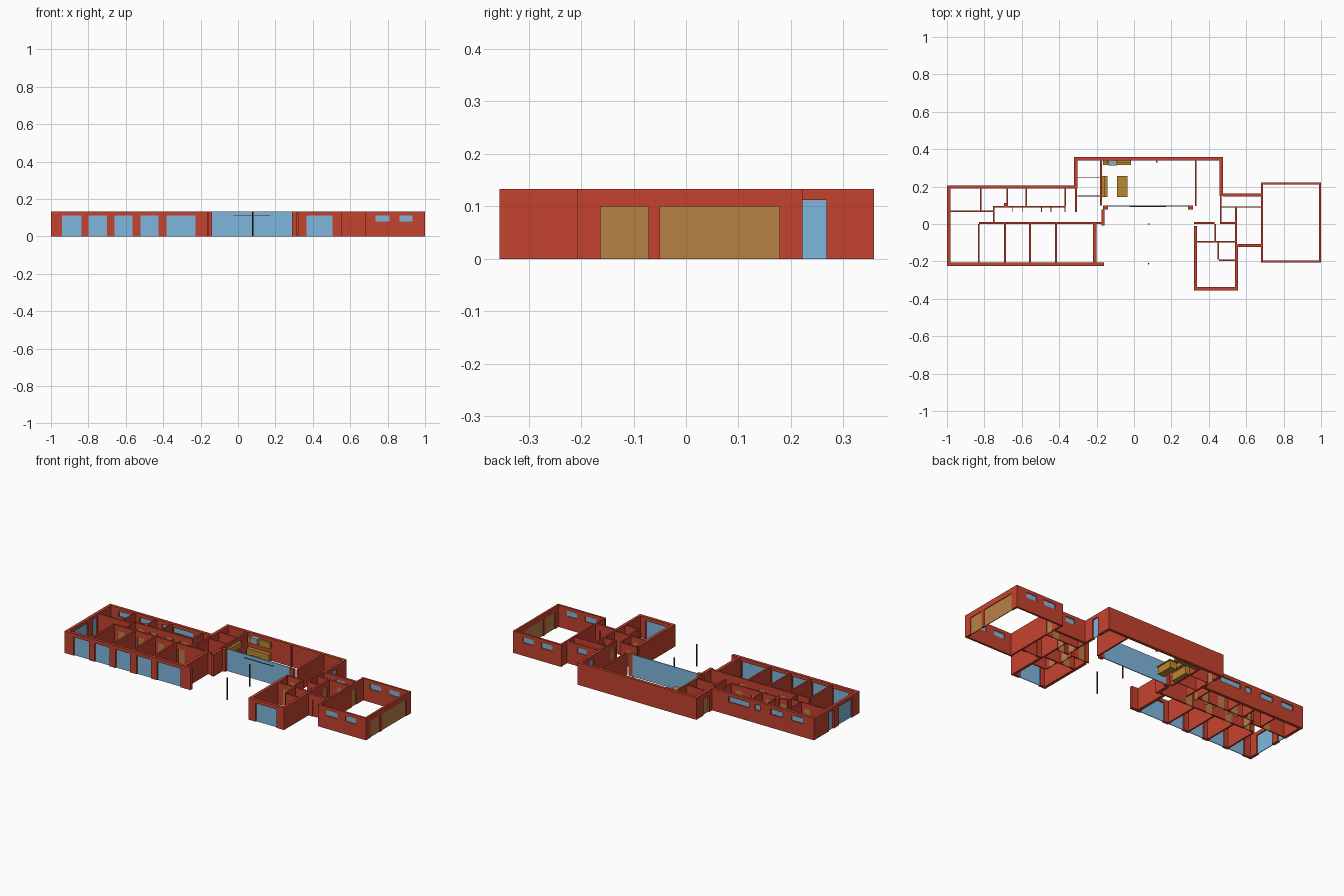
import bpy, bmesh

if "Cube" in bpy.data.objects:
    bpy.data.objects.remove(bpy.data.objects["Cube"])

H = 0.133   # wall height
D = 0.10    # door height
W = 0.112   # tall window height


def mat(name, col):
    m = bpy.data.materials.new(name)
    m.diffuse_color = (*col, 1)
    m.use_nodes = True
    m.node_tree.nodes["Principled BSDF"].inputs["Base Color"].default_value = m.diffuse_color
    return m


BRICK = mat("brick_red", (0.56, 0.055, 0.028))
GLASS = mat("glass_blue", (0.21, 0.47, 0.72))
WOOD = mat("wood_brown", (0.48, 0.22, 0.06))
OAK = mat("cabinet_oak", (0.50, 0.25, 0.03))
DARK = mat("dark_metal", (0.04, 0.02, 0.02))
STEEL = mat("steel_grey", (0.35, 0.38, 0.45))


def boxes(name, parts, material):
    """One object from boxes given as (x0, y0, z0, x1, y1, z1)."""
    bm = bmesh.new()
    for x0, y0, z0, x1, y1, z1 in parts:
        for v in bmesh.ops.create_cube(bm, size=1)["verts"]:
            v.co = ((x0 + x1) / 2 + v.co.x * (x1 - x0),
                    (y0 + y1) / 2 + v.co.y * (y1 - y0),
                    (z0 + z1) / 2 + v.co.z * (z1 - z0))
    me = bpy.data.meshes.new(name)
    bm.to_mesh(me)
    bm.free()
    ob = bpy.data.objects.new(name, me)
    bpy.context.collection.objects.link(ob)
    me.materials.append(material)
    return ob


def wall(name, axis, a, b, c0, c1, holes=()):
    """Wall along axis from a to b, across c0..c1; holes = (start, end, z0, z1, filling)."""
    def box(s, e, z0, z1, lo=c0, hi=c1):
        return (s, lo, z0, e, hi, z1) if axis == "x" else (lo, s, z0, hi, e, z1)
    parts, at, mid = [], a, (c0 + c1) / 2
    for i, (s, e, z0, z1, fill) in enumerate(sorted(holes, key=lambda h: h[0])):
        parts.append(box(at, s, 0, H))
        parts.append(box(s, e, z1, H))
        if z0 > 0:
            parts.append(box(s, e, 0, z0))
        if fill:
            kind = "window" if fill is GLASS else "door"
            boxes(f"{name}_{kind}_{i}", [box(s, e, z0, z1, mid - .002, mid + .002)], fill)
        at = e
    parts.append(box(at, b, 0, H))
    boxes(name, parts, BRICK)


def tall(s, e):
    return (s, e, 0, W, GLASS)


def high(s, e):
    return (s, e, .08, W, GLASS)


def door(s, w=.042):
    return (s, s + w, 0, D, WOOD)


# Bedroom wing, outer walls
wall("bedroom_front_wall", "x", -1, -.16, -.225, -.207,
     [tall(-.94, -.837), tall(-.80, -.70), tall(-.66, -.564), tall(-.52, -.425), tall(-.383, -.227)])
wall("bedroom_back_wall", "x", -1, -.318, .19, .207,
     [high(-.565, -.43), high(-.64, -.605), high(-.79, -.71), high(-.93, -.85)])
wall("bedroom_end_wall", "y", -.207, .19, -1, -.982, [tall(.018, .062), tall(-.155, -.03)])

# Bedroom wing, corridor and partitions
wall("corridor_wall", "x", -.83, -.165, 0, .01,
     [door(-.80), door(-.67), door(-.535), door(-.40)])
for i, x in enumerate((-.83, -.69, -.556, -.417)):
    wall(f"bedroom_partition_{i}", "y", -.207, 0, x - .005, x + .005)
wall("lounge_side_wall", "y", -.207, 0, -.218, -.2)
wall("lounge_stub", "y", -.008, .078, -.175, -.157)
wall("lounge_pier", "x", -.165, -.14, .078, .1)
wall("suite_wall", "x", -.982, -.75, .065, .073, [door(-.88)])
wall("suite_side_wall", "y", .012, .095, -.755, -.747, [door(.02)])
wall("bath_front_wall", "x", -.747, -.365, .088, .096,
     [door(-.735), door(-.64), door(-.545), door(-.44)])
for i, x in enumerate((-.82, -.678, -.575, -.367)):
    wall(f"bath_partition_{i}", "y", .073 if i == 0 else .096, .19, x - .004, x + .004)
wall("bath_pier", "y", .096, .113, -.694, -.682)
for i, x in enumerate((-.648, -.598, -.495, -.444, -.369)):
    boxes(f"open_door_{i}", [(x - .002, .063, 0, x + .002, .092, D)], WOOD)

# Central block
wall("living_back_wall", "x", -.32, .475, .34, .358)
wall("living_left_wall", "y", .19, .34, -.32, -.302, [(.235, .29, 0, D, WOOD)])
wall("living_left_inner", "y", .065, .19, -.315, -.305)
wall("living_right_wall", "y", .15, .34, .458, .475, [tall(.222, .268)])
wall("living_right_inner", "y", 0, .15, .461, .469, [door(.02)])
wall("kitchen_partition", "y", .1, .34, -.181, -.171)
wall("entry_partition", "y", .095, .34, .325, .335)
wall("right_pier", "x", .288, .315, .078, .1)
for i, y in enumerate((.15, .25)):
    wall(f"pantry_partition_{i}", "x", -.302, -.181, y - .002, y + .002)
boxes("living_glass_wall", [(-.14, .094, 0, .288, .099, H)], GLASS)
boxes("glass_rail", [(-.025, .092, .109, .17, .094, .113)], DARK)
boxes("ceiling_stub", [(.118, .33, 0, .126, .34, H)], BRICK)

# Terrace posts
for i, y in enumerate((0, -.213)):
    bpy.ops.mesh.primitive_cylinder_add(vertices=12, radius=.004, depth=H, location=(.078, y, H / 2))
    post = bpy.context.object
    post.name = f"terrace_post_{i}"
    post.data.materials.append(DARK)

# Right wing
wall("study_left_wall", "y", -.337, -.01, .32, .338)
wall("study_front_wall", "x", .32, .556, -.355, -.337, [tall(.366, .505)])
wall("study_right_wall", "y", -.337, -.11, .54, .556)
wall("hall_wall_left", "x", .32, .43, 0, .01, [door(.35)])
wall("hall_wall_right", "x", .465, .55, 0, .01, [door(.488)])
wall("study_cross_wall", "x", .338, .54, -.1, -.091, [door(.37)])
wall("closet_wall", "y", -.189, -.1, .446, .454, [door(-.16)])
wall("closet_front", "x", .454, .54, -.197, -.189)
wall("washroom_wall", "y", -.091, 0, .43, .438, [door(-.075)])
wall("utility_wall", "y", -.11, .088, .541, .551, [door(.025)])
wall("utility_back", "x", .469, .682, .088, .094, [door(.6)])

# Link between house and garage
wall("link_front_wall", "x", .556, .68, -.122, -.108, [(.582, .652, 0, D, BRICK)])
wall("link_back_wall", "x", .475, .68, .148, .162, [high(.55, .61)])

# Garage
garage_windows = [high(.735, .81), high(.864, .933)]
wall("garage_front_wall", "x", .678, 1, -.207, -.195, garage_windows)
wall("garage_back_wall", "x", .678, 1, .21, .222, garage_windows)
wall("garage_right_wall", "y", -.195, .21, .988, 1,
     [(-.163, -.071, 0, D, WOOD), (-.05, .178, 0, D, WOOD)])
wall("garage_left_wall", "y", -.195, .21, .68, .69, [door(.1)])

# Kitchen
boxes("back_counter", [(-.165, .315, 0, -.015, .338, .046)], OAK)
boxes("upper_cabinets", [(-.165, .326, .075, -.138, .339, .112),
                         (-.088, .326, .075, -.015, .339, .112)], OAK)
boxes("cooker_hood", [(-.136, .312, .085, -.09, .339, .12)], STEEL)
boxes("side_cabinets", [(-.17, .145, 0, -.143, .257, .046),
                        (-.17, .145, .075, -.155, .257, .112)], OAK)
boxes("island", [(-.085, .15, 0, -.04, .252, .042), (-.092, .145, .042, -.034, .257, .047)], OAK)
